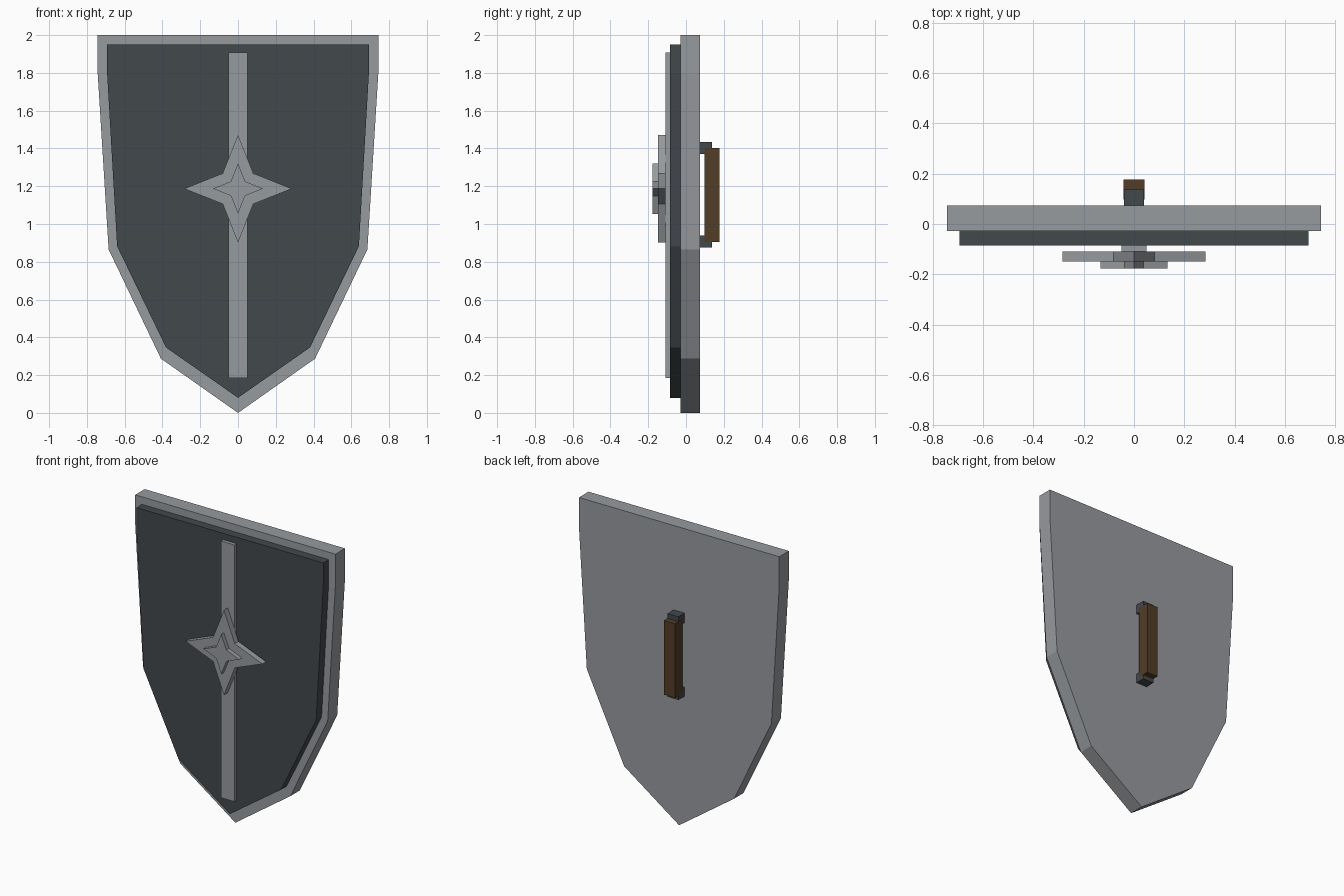
import bpy, bmesh

if "Cube" in bpy.data.objects:
    bpy.data.objects.remove(bpy.data.objects["Cube"])


def material(name, rgb):
    m = bpy.data.materials.new(name)
    m.diffuse_color = (*rgb, 1)
    m.use_nodes = True
    m.node_tree.nodes["Principled BSDF"].inputs["Base Color"].default_value = m.diffuse_color
    return m


STEEL = material("steel_grey", (0.31, 0.325, 0.345))
DARK = material("dark_slate", (0.055, 0.065, 0.073))
WOOD = material("brown_wood", (0.085, 0.047, 0.02))


def plate(name, pts, y0, y1, mat):
    """Extrude an (x, z) outline from y0 (front) to y1 (back)."""
    bm = bmesh.new()
    face = bm.faces.new([bm.verts.new((x, y0, z)) for x, z in pts])
    out = bmesh.ops.extrude_face_region(bm, geom=[face])
    new = [v for v in out["geom"] if isinstance(v, bmesh.types.BMVert)]
    bmesh.ops.translate(bm, verts=new, vec=(0, y1 - y0, 0))
    bmesh.ops.recalc_face_normals(bm, faces=bm.faces)
    me = bpy.data.meshes.new(name)
    bm.to_mesh(me)
    bm.free()
    me.materials.append(mat)
    ob = bpy.data.objects.new(name, me)
    bpy.context.collection.objects.link(ob)
    return ob


def shield(right, tip):
    """Mirror the right-hand outline about x = 0 and close it at the tip."""
    return right + [(0, tip)] + [(-x, z) for x, z in reversed(right)]


def star(r, n, cz):
    return [(r, cz), (n, cz + n), (0, cz + r), (-n, cz + n),
            (-r, cz), (-n, cz - n), (0, cz - r), (n, cz - n)]


def box(name, hx, z0, z1, y0, y1, mat):
    return plate(name, [(-hx, z0), (hx, z0), (hx, z1), (-hx, z1)], y0, y1, mat)


# Shield body: steel backing and dark front panel
plate("shield_back", shield([(0.743, 2.0), (0.743, 1.8), (0.685, 0.865), (0.408, 0.287)], 0.0),
      -0.028, 0.073, STEEL)
plate("front_panel", shield([(0.693, 1.95), (0.693, 1.8), (0.64, 0.882), (0.381, 0.346)], 0.08),
      -0.086, -0.028, DARK)

# Raised rib and layered star emblem
box("centre_rib", 0.05, 0.185, 1.907, -0.109, -0.086, STEEL)
plate("large_star", star(0.285, 0.081, 1.187), -0.149, -0.109, STEEL)
plate("small_star", star(0.133, 0.038, 1.187), -0.177, -0.149, STEEL)

# Handle with two brackets on the back
box("handle_grip", 0.041, 0.905, 1.402, 0.097, 0.177, WOOD)
for name, z0, z1 in (("lower_bracket", 0.876, 0.938), ("upper_bracket", 1.37, 1.434)):
    box(name, 0.0405, z0, z1, 0.073, 0.138, DARK)
